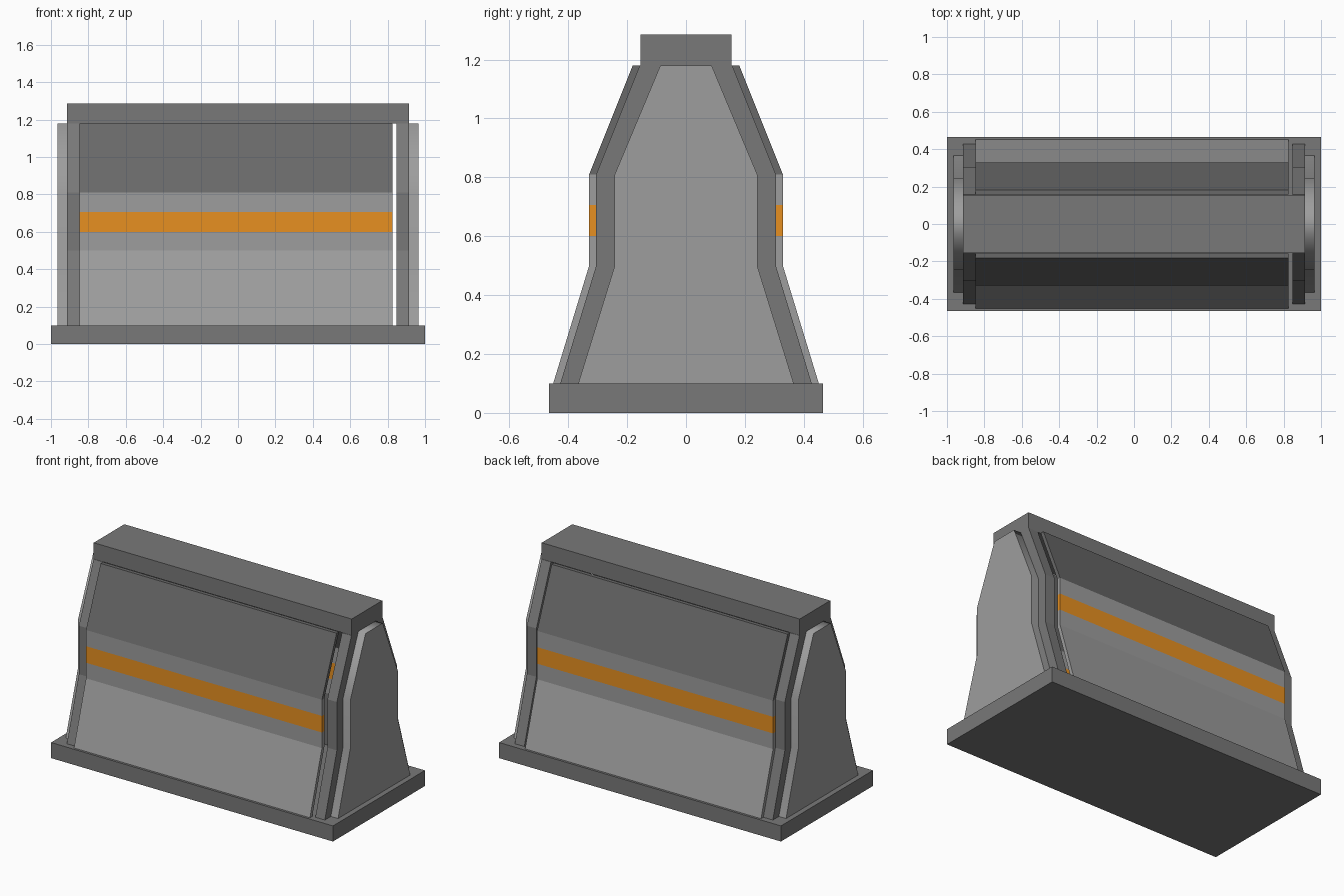
import bpy, bmesh, math

if "Cube" in bpy.data.objects:
    bpy.data.objects.remove(bpy.data.objects["Cube"])


def material(name, color):
    m = bpy.data.materials.new(name)
    m.diffuse_color = (*color, 1)
    m.use_nodes = True
    m.node_tree.nodes["Principled BSDF"].inputs["Base Color"].default_value = m.diffuse_color
    return m


LIGHT = material("light_grey", (0.34, 0.34, 0.34))
MID = material("mid_grey", (0.19, 0.19, 0.19))
DARK = material("dark_grey", (0.14, 0.14, 0.14))
ORANGE = material("orange", (0.8, 0.28, 0.015))


def extrude_x(name, profile, x0, x1, mats):
    """Extrude a closed (y, z) outline from x0 to x1."""
    bm = bmesh.new()
    face = bm.faces.new([bm.verts.new((x0, y, z)) for y, z in profile])
    out = bmesh.ops.extrude_face_region(bm, geom=[face])
    moved = [v for v in out["geom"] if isinstance(v, bmesh.types.BMVert)]
    bmesh.ops.translate(bm, verts=moved, vec=(x1 - x0, 0, 0))
    bmesh.ops.recalc_face_normals(bm, faces=bm.faces)
    mesh = bpy.data.meshes.new(name)
    bm.to_mesh(mesh)
    bm.free()
    ob = bpy.data.objects.new(name, mesh)
    bpy.context.collection.objects.link(ob)
    for m in mats:
        mesh.materials.append(m)
    return ob


def box_profile(y, z0, z1):
    return [(-y, z0), (y, z0), (y, z1), (-y, z1)]


def both_sides(half):
    return half + [(-y, z) for y, z in reversed(half)]


# Base slab and top cap
extrude_x("base", box_profile(0.466, 0, 0.1), -1, 1, [MID])
extrude_x("top_cap", box_profile(0.155, 1.18, 1.285), -0.915, 0.915, [MID])

# End frames and the smaller plates on their outer faces
frame = [(0.427, 0.1), (0.305, 0.5), (0.305, 0.81), (0.157, 1.18)]
plate = [(0.366, 0.1), (0.242, 0.5), (0.242, 0.81), (0.087, 1.18)]
for side, s in (("left", -1), ("right", 1)):
    extrude_x(side + "_frame", both_sides(frame), s * 0.848, s * 0.915, [MID])
    end = extrude_x(side + "_end_plate", both_sides(plate), s * 0.915, s * 0.966, [LIGHT])
    bpy.ops.object.select_all(action='DESELECT')
    end.select_set(True)
    bpy.context.view_layer.objects.active = end
    bpy.ops.object.shade_smooth_by_angle(angle=math.radians(72))

# Thin front and back panels in stacked bands, hollow between them
outer = [(0.451, 0.1), (0.329, 0.5), (0.329, 0.6), (0.329, 0.706), (0.329, 0.81), (0.181, 1.18)]
bands = [("lower_panel", LIGHT), ("middle_panel", LIGHT), ("stripe", ORANGE),
         ("middle_panel_top", LIGHT), ("upper_panel", DARK)]
T = 0.024
for side, s in (("front", -1), ("back", 1)):
    for (name, mat), (ya, za), (yb, zb) in zip(bands, outer, outer[1:]):
        strip = [(s * ya, za), (s * yb, zb), (s * (yb - T), zb), (s * (ya - T), za)]
        extrude_x(side + "_" + name, strip, -0.848, 0.826, [mat])
